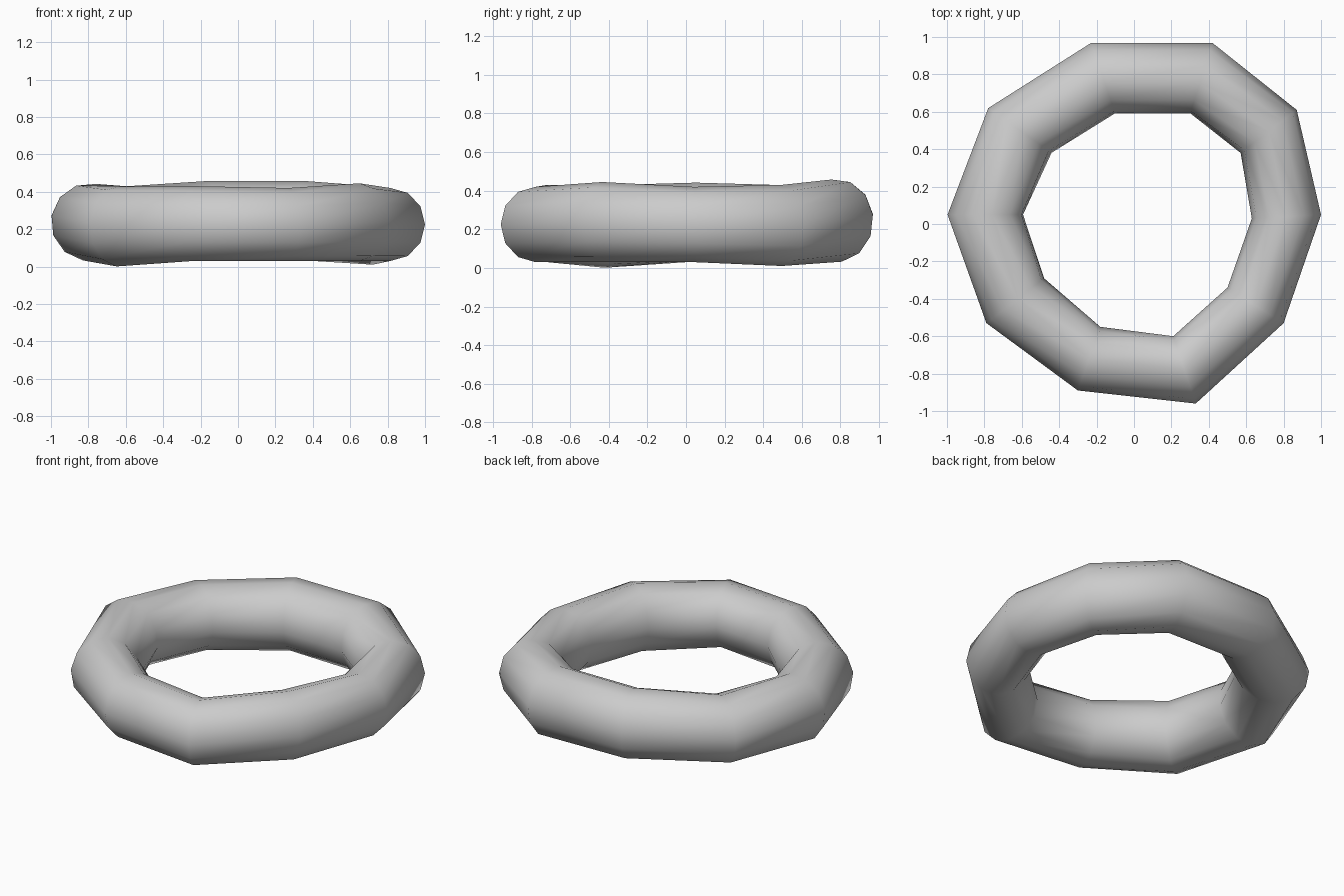
import bpy
import math
from mathutils import Vector

SIDES = 12

# Remove the default object
default_object = bpy.data.objects.get("Cube")
if default_object:
    bpy.data.objects.remove(default_object, do_unlink=True)

# Plain grey surface
grey = bpy.data.materials.new("light grey")
grey.use_nodes = True
colour = (0.6, 0.6, 0.6, 1)
grey.diffuse_color = colour
grey.node_tree.nodes["Principled BSDF"].inputs["Base Color"].default_value = colour

# Stations around the ring: outer corner, inner corner, bottom, top, roll in degrees
stations = [
    ((1, .05), (.63, .03), .03, .42, 0),
    ((.87, .61), (.57, .38), .01, .43, 0),
    ((.42, .97), (.3, .59), .03, .46, 8),
    ((-.23, .97), (-.1, .59), .04, .46, 8),
    ((-.78, .62), (-.44, .38), .03, .43, 5),
    ((-1, .05), (-.59, .05), .03, .445, 10),
    ((-.79, -.53), (-.48, -.29), 0, .43, 5),
    ((-.3, -.89), (-.18, -.55), .03, .43, 0),
    ((.33, -.96), (.21, -.6), .03, .42, 0),
    ((.8, -.53), (.5, -.34), .03, .445, 0),
]


def section(outer, inner, bottom, top, roll):
    """Elliptical slice of the tube, standing between two plan corners."""
    outer, inner = Vector((*outer, 0)), Vector((*inner, 0))
    centre = (outer + inner) / 2 + Vector((0, 0, (bottom + top) / 2))
    across = (outer - inner) / 2
    upward = Vector((0, 0, (top - bottom) / 2))
    points = []
    for step in range(SIDES):
        angle = math.tau * step / SIDES + math.radians(roll)
        points.append(centre + across * math.cos(angle) + upward * math.sin(angle))
    return points


def closed_tube(name, slices):
    """Join neighbouring slices with quads, closing the loop both ways."""
    count = len(slices)
    vertices = [point for ring in slices for point in ring]
    faces = []
    for ring in range(count):
        following = (ring + 1) % count
        for side in range(SIDES):
            beside = (side + 1) % SIDES
            faces.append((ring * SIDES + side, following * SIDES + side,
                          following * SIDES + beside, ring * SIDES + beside))
    mesh = bpy.data.meshes.new(name)
    mesh.from_pydata(vertices, [], faces)
    mesh.materials.append(grey)
    mesh.shade_smooth()
    mesh.update()
    tube = bpy.data.objects.new(name, mesh)
    bpy.context.collection.objects.link(tube)
    return tube


# Uneven ten-cornered ring
closed_tube("ring", [section(*station) for station in stations])
